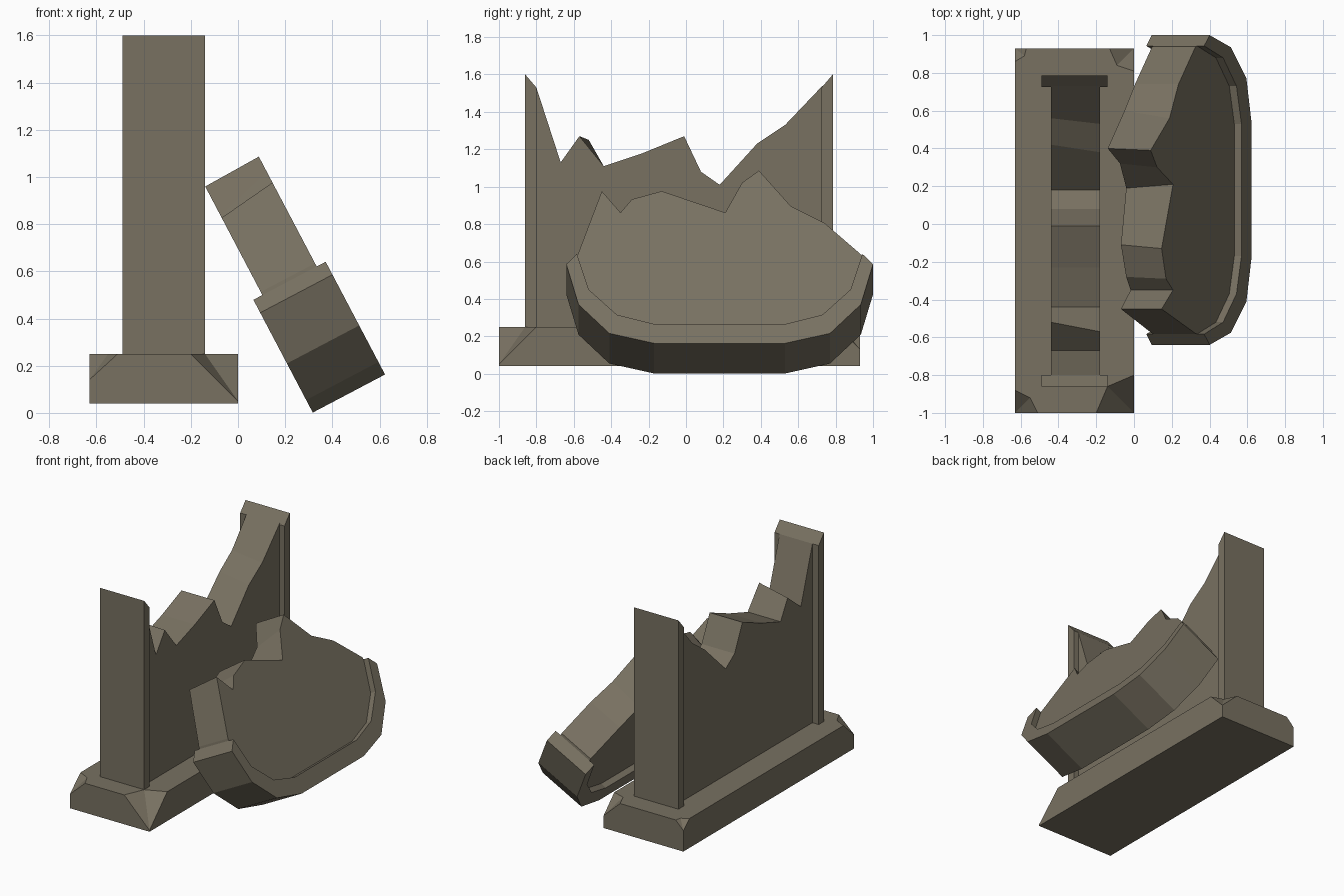
import bpy, bmesh
from mathutils import Vector

if "Cube" in bpy.data.objects:
    bpy.data.objects.remove(bpy.data.objects["Cube"])

stone = bpy.data.materials.new("weathered_stone")
stone.diffuse_color = (0.188, 0.165, 0.120, 1)
stone.use_nodes = True
stone.node_tree.nodes["Principled BSDF"].inputs["Base Color"].default_value = stone.diffuse_color


def make(name, faces):
    """Object from faces given as lists of 3D points."""
    bm = bmesh.new()
    for f in faces:
        bm.faces.new([bm.verts.new(p) for p in f])
    bmesh.ops.remove_doubles(bm, verts=bm.verts, dist=0.0005)
    bmesh.ops.recalc_face_normals(bm, faces=bm.faces)
    me = bpy.data.meshes.new(name)
    bm.to_mesh(me)
    bm.free()
    me.materials.append(stone)
    ob = bpy.data.objects.new(name, me)
    bpy.context.collection.objects.link(ob)
    return ob


def loft(name, a, b):
    """Solid between two matching outlines."""
    n = len(a)
    sides = [[a[i], a[(i + 1) % n], b[(i + 1) % n], b[i]] for i in range(n)]
    return make(name, [a, b] + sides)


# Plinth with four chipped top corners
X0, X1, Y0, Y1, Z0, Z1 = -0.63, 0.0, -1.0, 0.93, 0.04, 0.25
# corner, chip depth, three top points of the bite (counter-clockwise)
chips = [
    ((X0, Y0), 0.14, [(X0, -0.88), (-0.55, -0.92), (-0.51, Y0)]),
    ((X1, Y0), 0.05, [(-0.20, Y0), (-0.14, -0.86), (X1, -0.80)]),
    ((X1, Y1), 0.13, [(X1, 0.81), (-0.09, 0.84), (-0.13, Y1)]),
    ((X0, Y1), 0.19, [(-0.57, Y1), (-0.58, 0.89), (X0, 0.86)]),
]
faces = [[(*c, Z0) for c, _, _ in chips], [(*p, Z1) for _, _, ps in chips for p in ps]]
for i, (c, z, ps) in enumerate(chips):
    d, dz, dps = chips[(i + 1) % 4]
    low = (*c, z)
    a, m, b = [(*p, Z1) for p in ps]
    faces += [[a, m, low], [m, b, low]]
    faces.append([(*c, Z0), (*d, Z0), (*d, dz), (*dps[0], Z1), b, low])
make("plinth", faces)

# Standing slab, broken along the top (y, z on right face / left face)
right = [(-0.80, 1.53), (-0.67, 1.13), (-0.57, 1.27), (-0.44, 1.11), (-0.23, 1.18), (-0.01, 1.27),
         (0.08, 1.08), (0.18, 1.01), (0.38, 1.23), (0.53, 1.33), (0.73, 1.54)]
left = list(right)
left[2], left[8], left[9] = (-0.52, 1.25), (0.42, 1.24), (0.56, 1.34)
foot = [(0.73, 0.25), (-0.80, 0.25)]
loft("standing_slab", [(-0.18, *p) for p in right + foot], [(-0.44, *p) for p in left + foot])

# End pilasters of the standing slab
for name, yo, yi in (("front_pilaster", -0.86, -0.80), ("back_pilaster", 0.785, 0.725)):
    prof = [(yo, 0.25), (yo, 1.60), (yi, 1.53), (yi, 0.25)]
    loft(name, [(-0.14, *p) for p in prof], [(-0.49, *p) for p in prof])

# Fallen fragment leaning on the slab: local (y, t along stone, n through thickness)
U, N = Vector((-0.466, 0, 0.885)), Vector((0.885, 0, 0.466))
ORIGIN = Vector((0.47, 0, 0.082))


def lean(y, t, n):
    return ORIGIN + U * t + N * n + Vector((0, y, 0))


CY = 0.18


def mirror(half):
    """Full U outline from (half width, t) points running from the middle up."""
    return [(CY - w, t) for w, t in reversed(half)] + [(CY + w, t) for w, t in half]


outer = mirror([(0.35, 0), (0.59, 0.06), (0.755, 0.235), (0.82, 0.478)])
inner = mirror([(0.35, 0.116), (0.55, 0.173), (0.70, 0.325), (0.763, 0.54)])
rim = outer + inner[::-1]
loft("fragment_rim", [lean(*p, 0.173) for p in rim], [lean(*p, -0.173) for p in rim])

# Fragment panel with its own broken edge, front and back outlines
lower = mirror([(0.35, 0.06), (0.57, 0.115), (0.73, 0.28), (0.775, 0.45)])
front = [(0.94, 0.555), (0.74, 0.75), (0.56, 0.852), (0.39, 1.066), (0.30, 0.993), (0.21, 0.812),
         (-0.13, 0.942), (-0.29, 0.892), (-0.35, 0.812), (-0.45, 0.942), (-0.58, 0.555)]
back = [(0.94, 0.555), (0.74, 0.75), (0.60, 0.87), (0.40, 1.06), (0.32, 0.92), (0.19, 0.85),
        (-0.11, 0.91), (-0.28, 0.85), (-0.35, 0.80), (-0.45, 0.91), (-0.58, 0.555)]
loft("fragment_panel", [lean(*p, 0.13) for p in lower + front], [lean(*p, -0.13) for p in lower + back])
